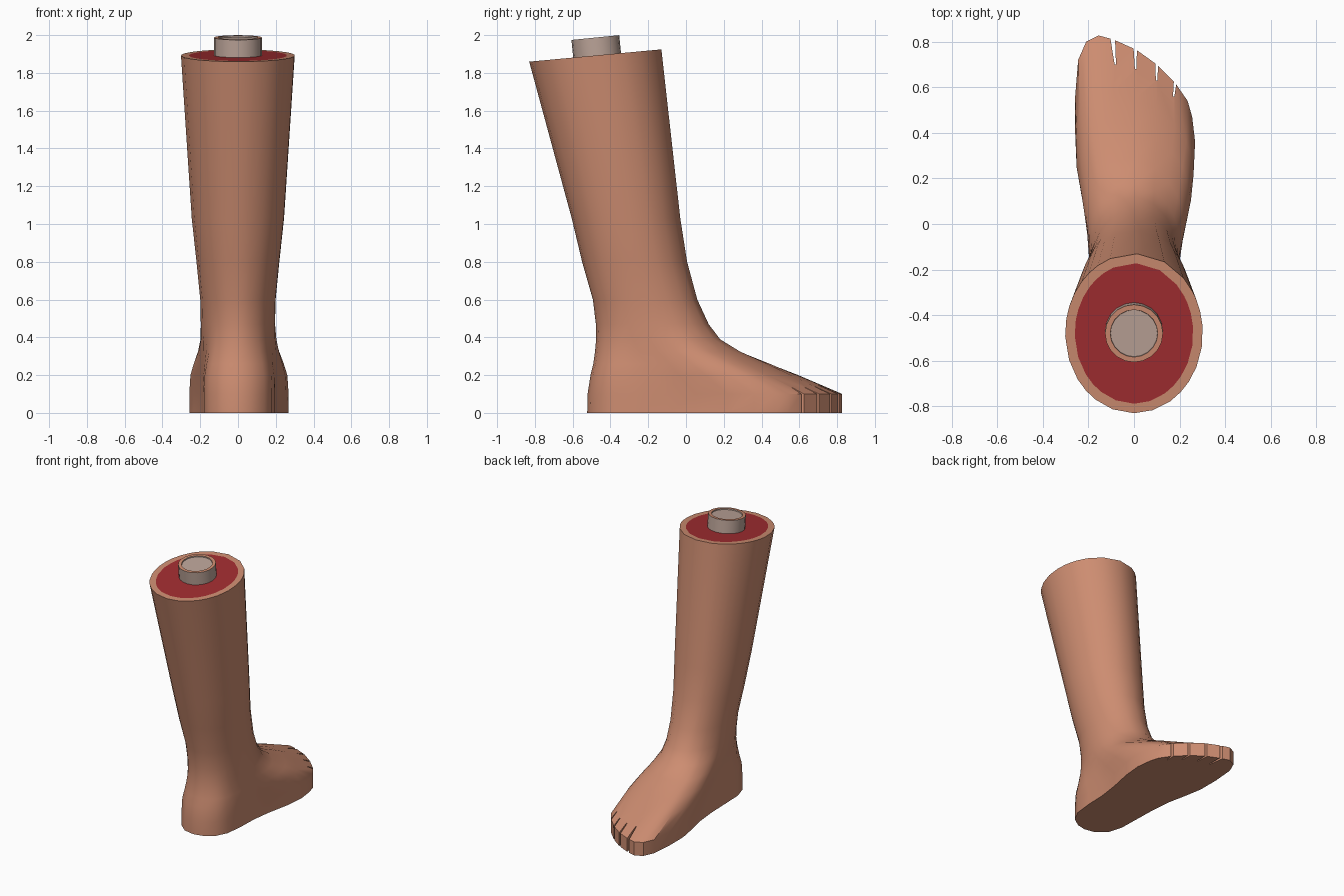
import bpy, bmesh, math
from mathutils import Vector, Matrix

if "Cube" in bpy.data.objects:
    bpy.data.objects.remove(bpy.data.objects["Cube"])


def material(name, rgb):
    m = bpy.data.materials.new(name)
    m.diffuse_color = (*rgb, 1)
    m.use_nodes = True
    m.node_tree.nodes["Principled BSDF"].inputs["Base Color"].default_value = m.diffuse_color
    return m


SKIN = material("skin", (0.61, 0.265, 0.165))
FLESH = material("red flesh", (0.36, 0.026, 0.03))
BONE = material("bone grey", (0.50, 0.37, 0.315))


def make_object(name, bm, mats):
    bmesh.ops.recalc_face_normals(bm, faces=bm.faces)
    me = bpy.data.meshes.new(name)
    bm.to_mesh(me)
    bm.free()
    ob = bpy.data.objects.new(name, me)
    bpy.context.collection.objects.link(ob)
    for m in mats:
        me.materials.append(m)
    return ob


def smooth(ob, deg):
    bpy.ops.object.select_all(action='DESELECT')
    bpy.context.view_layer.objects.active = ob
    ob.select_set(True)
    bpy.ops.object.shade_smooth_by_angle(angle=math.radians(deg))


# Sole outline, counter-clockwise from the heel
SOLE = [(0, -.525), (.07, -.51), (.14, -.46), (.18, -.38), (.195, -.25), (.20, -.1),
        (.22, .05), (.255, .22), (.268, .36), (.255, .47), (.235, .54), (.18, .62),
        (.10, .70), (.01, .765), (-.09, .81), (-.155, .828), (-.21, .80), (-.245, .72),
        (-.258, .56), (-.258, .40), (-.235, .27), (-.205, .13), (-.19, -.03),
        (-.185, -.2), (-.18, -.35), (-.15, -.45), (-.08, -.51)]

# Leg rings: height, back y, front y, half width, blend from sole shape to ellipse, tilt
RINGS = [(0, -.525, .826, .19, 0, 0), (.10, -.523, .826, .19, 0, 0),
         (.20, -.507, .60, .19, .08, 0), (.26, -.492, .46, .19, .3, 0),
         (.325, -.482, .30, .192, .6, 0), (.39, -.476, .185, .195, .85, 0),
         (.47, -.477, .12, .197, 1, 0), (.60, -.493, .06, .20, 1, 0),
         (.80, -.55, .006, .22, 1, 0), (1.03, -.605, -.03, .245, 1, 0),
         (1.892, -.83, -.13, .302, 1, .093)]


def ring_points(z, yb, yf, hw, t, tilt):
    yc, hy = (yb + yf) / 2, (yf - yb) / 2
    pts = []
    for x, y in SOLE:
        v = (y - .15) / .677
        a = math.atan2(v, x / .25)
        px = x * (1 - t) + hw * math.cos(a) * t
        py = yc + hy * (v * (1 - t) + math.sin(a) * t)
        pts.append((px, py, z + tilt * (py - yc)))
    return pts


# Lower leg and foot, with the cut top inset as flesh
bm = bmesh.new()
loops = [[bm.verts.new(p) for p in ring_points(*r)] for r in RINGS]
n = len(SOLE)
for a, b in zip(loops, loops[1:]):
    for i in range(n):
        j = (i + 1) % n
        bm.faces.new((a[i], a[j], b[j], b[i]))
bm.faces.new(loops[0][::-1])
cut = bm.faces.new(loops[-1])
bm.normal_update()
bmesh.ops.inset_region(bm, faces=[cut], thickness=.042)
cut.material_index = 1
leg = make_object("leg_and_foot", bm, [SKIN, FLESH])

# Gaps between the toes: thin wedges cut through the front of the foot
bm = bmesh.new()
for x0, y0, x1, y1, w in [(-.082, .70, -.098, .86, .013), (.007, .68, .005, .82, .010),
                          (.099, .63, .101, .76, .009), (.174, .56, .187, .68, .009)]:
    tri = [bm.verts.new((x, y, -.1)) for x, y in
           [(x0 - .003, y0), (x0 + .003, y0), (x1 + w, y1), (x1 - w, y1)]]
    f = bm.faces.new(tri)
    ext = bmesh.ops.extrude_face_region(bm, geom=[f])
    for v in ext["geom"]:
        if isinstance(v, bmesh.types.BMVert):
            v.co.z = .4
cutter = make_object("toe_gap_cutter", bm, [])
cutter.hide_render = True
mod = leg.modifiers.new("toe gaps", 'BOOLEAN')
mod.operation, mod.solver, mod.object = 'DIFFERENCE', 'EXACT', cutter
bpy.context.view_layer.objects.active = leg
bpy.ops.object.modifier_apply(modifier=mod.name)
bpy.data.objects.remove(cutter)
smooth(leg, 35)

# Bone stub: grey side and core, skin-toned rim
bm = bmesh.new()
bmesh.ops.create_cone(bm, cap_ends=True, segments=20, radius1=.127, radius2=.127, depth=.14)
bm.normal_update()
top = [f for f in bm.faces if f.normal.z > .9]
rim = bmesh.ops.inset_region(bm, faces=top, thickness=.023)["faces"]
for f in rim:
    f.material_index = 1
core = bmesh.ops.inset_region(bm, faces=top, thickness=.001, depth=-.008)
axis = Vector((0, -.1, 1)).normalized()
rot = Vector((0, 0, 1)).rotation_difference(axis).to_matrix().to_4x4()
centre = Vector((0, -.48, 1.987)) - axis * .07
bmesh.ops.transform(bm, matrix=Matrix.Translation(centre) @ rot, verts=bm.verts)
bone = make_object("bone_stub", bm, [BONE, SKIN])
smooth(bone, 35)
